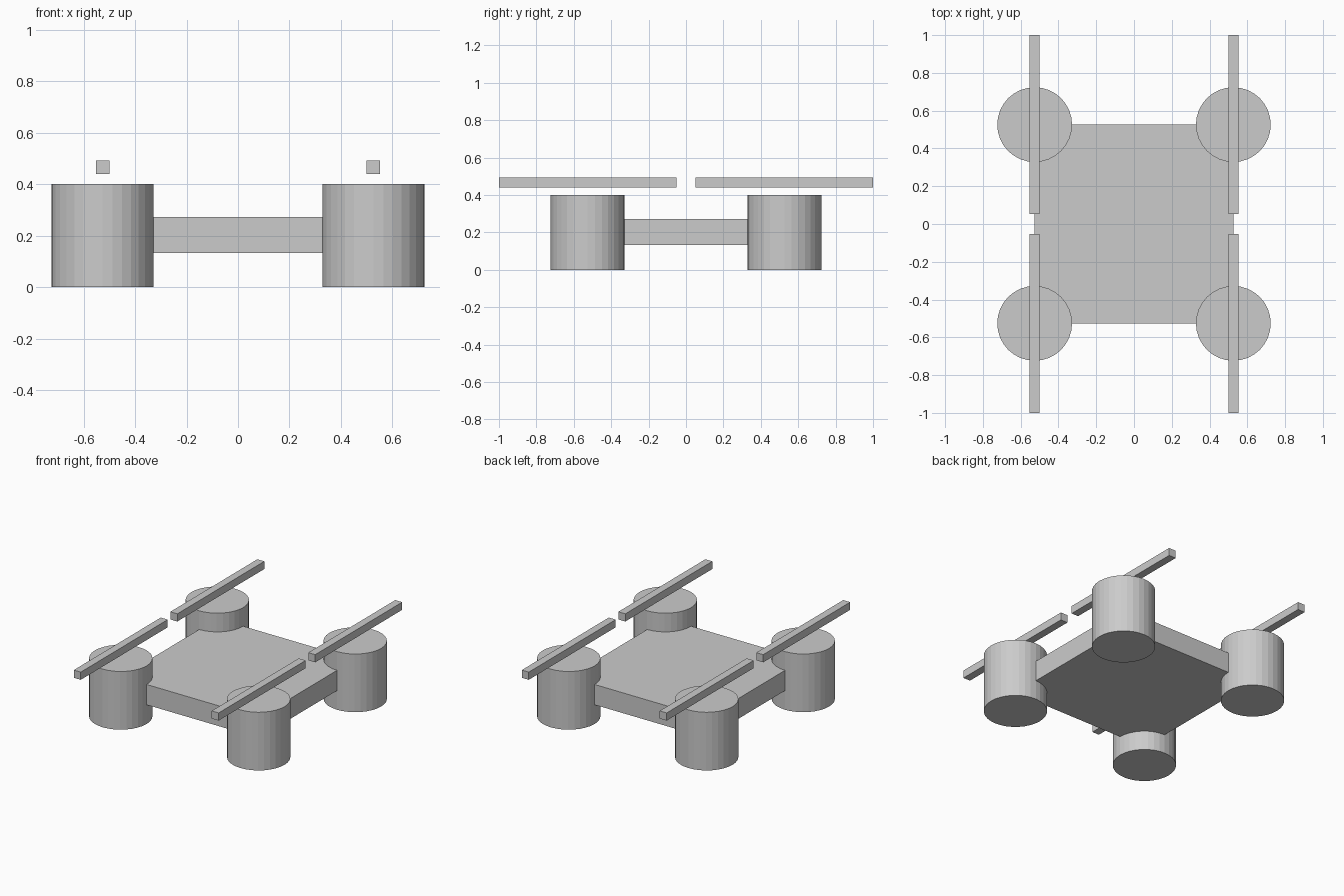
import bpy

if "Cube" in bpy.data.objects:
    bpy.data.objects.remove(bpy.data.objects["Cube"])

C = 0.526  # rotor offset from the centre


def box(name, loc, size):
    bpy.ops.mesh.primitive_cube_add(size=1, location=loc)
    ob = bpy.context.object
    ob.name = name
    ob.scale = size
    bpy.ops.object.transform_apply(location=False, rotation=False, scale=True)
    return ob


# Central slab body
box("body", (0, 0, 0.202), (2 * C, 2 * C, 0.14))

# Motor pod and floating rotor blade at each corner
for sy, end in ((-1, "front"), (1, "back")):
    for sx, side in ((-1, "left"), (1, "right")):
        bpy.ops.mesh.primitive_cylinder_add(
            vertices=32, radius=0.198, depth=0.401,
            location=(sx * C, sy * C, 0.2005))
        bpy.context.object.name = f"{end}_{side}_motor_pod"
        box(f"{end}_{side}_rotor_blade", (sx * C, sy * C, 0.466),
            (0.053, 0.948, 0.053))
